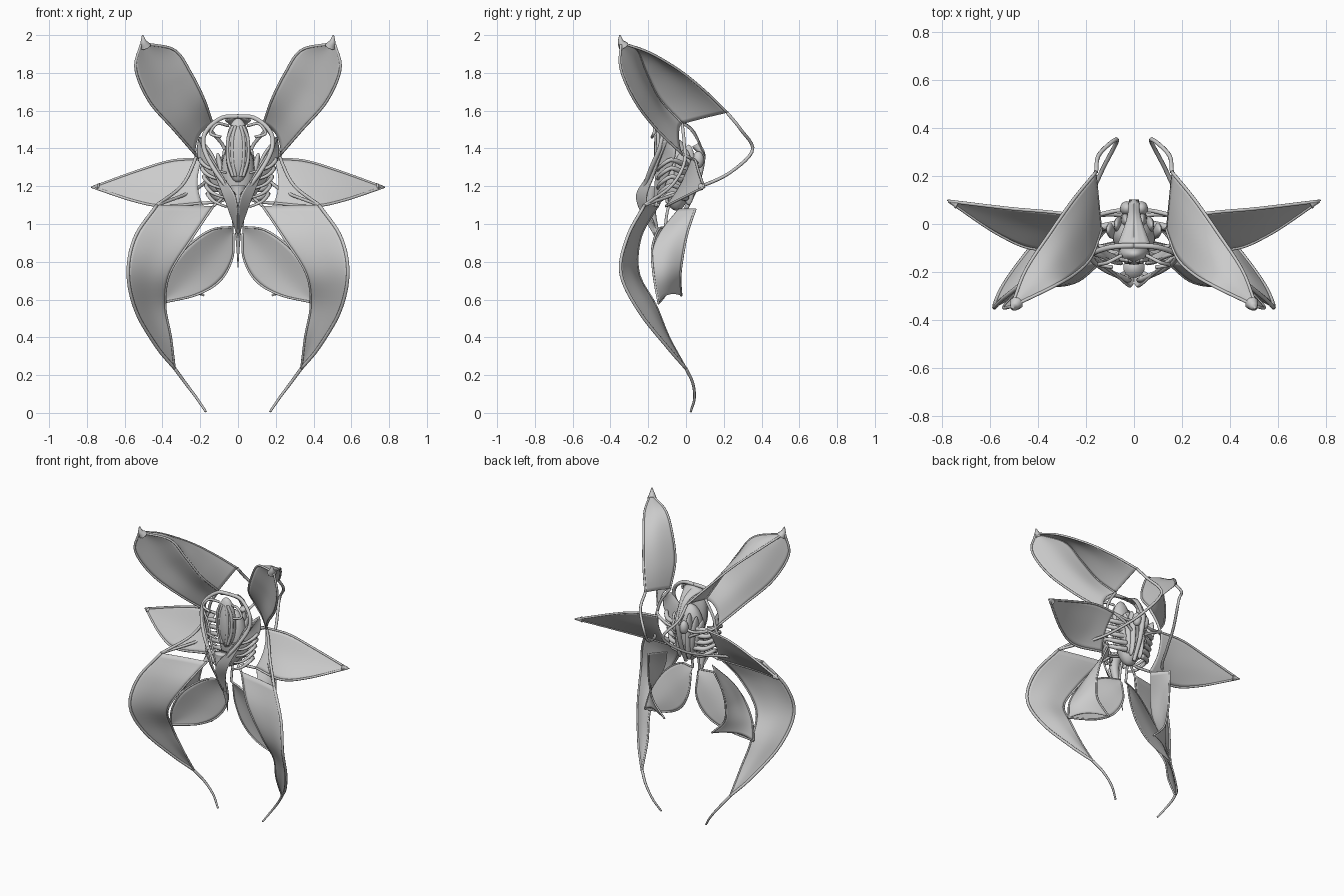
import bpy, bmesh, math
from mathutils import Vector as V, Matrix, Euler

if "Cube" in bpy.data.objects:
    bpy.data.objects.remove(bpy.data.objects["Cube"])


def at(pts, t):
    """Point on a smooth curve through pts, t from 0 to 1."""
    p = [V(q) for q in pts]
    n = len(p) - 1
    i = min(int(t * n), n - 1)
    f = t * n - i
    b, c = p[i], p[i + 1]
    a = p[i - 1] if i > 0 else b * 2 - c
    d = p[i + 2] if i + 2 <= n else c * 2 - b
    return 0.5 * (2 * b + (c - a) * f + (2 * a - 5 * b + 4 * c - d) * f * f
                  + (3 * b - a - 3 * c + d) * f ** 3)


def middle(a, b, off):
    """Rail halfway between two rails, pushed by off to give a bulge."""
    return [(V(p) + V(q)) / 2 + V(off) * math.sin(math.pi * i / (len(a) - 1) * .9 + .2)
            for i, (p, q) in enumerate(zip(a, b))]


def finish(name, bm):
    bmesh.ops.recalc_face_normals(bm, faces=bm.faces)
    me = bpy.data.meshes.new(name)
    bm.to_mesh(me)
    bm.free()
    for p in me.polygons:
        p.use_smooth = True
    ob = bpy.data.objects.new(name, me)
    bpy.context.collection.objects.link(ob)
    return ob


def mirror(ob):
    ob.modifiers.new("mirror", 'MIRROR')
    return ob


def sheet(name, rails, s0=0, s1=0, nu=28, nv=12, thick=.004):
    """Thin membrane lofted across rails; s0 and s1 scallop its two ends."""
    bm = bmesh.new()
    rows = []
    for i in range(nu + 1):
        row = []
        for j in range(nv + 1):
            v = j / nv
            k = 4 * v * (1 - v)
            u = s0 * k + (1 - s0 * k - s1 * k) * i / nu
            row.append(bm.verts.new(at([at(r, u) for r in rails], v)))
        rows.append(row)
    for a, b in zip(rows, rows[1:]):
        for j in range(nv):
            bm.faces.new((a[j], a[j + 1], b[j + 1], b[j]))
    ob = finish(name, bm)
    m = ob.modifiers.new("thickness", 'SOLIDIFY')
    m.thickness, m.offset = thick, 0
    return mirror(ob)


def pipe(name, pts, r=0.009, r2=None, n=32, both=True, sides=8):
    """Round rod along a smooth curve, with optional taper."""
    bm = bmesh.new()
    r2 = r if r2 is None else r2
    rings = []
    for i in range(n + 1):
        t = i / n
        c = at(pts, t)
        d = (at(pts, min(1, t + .01)) - at(pts, max(0, t - .01))).normalized()
        x = d.cross(V((0.31, 0.9, 0.3))).normalized()
        y = d.cross(x)
        rad = r + (r2 - r) * t
        rings.append([bm.verts.new(c + rad * (x * math.cos(a) + y * math.sin(a)))
                      for a in [2 * math.pi * k / sides for k in range(sides)]])
    for a, b in zip(rings, rings[1:]):
        for k in range(sides):
            bm.faces.new((a[k], a[(k + 1) % sides], b[(k + 1) % sides], b[k]))
    bm.faces.new(rings[0])
    bm.faces.new(rings[-1])
    ob = finish(name, bm)
    return mirror(ob) if both else ob


def egg(name, loc, size, rot=(0, 0, 0), both=False):
    bm = bmesh.new()
    bmesh.ops.create_uvsphere(bm, u_segments=20, v_segments=14, radius=1)
    bm.transform(Matrix.LocRotScale(V(loc), Euler(rot), V(size)))
    ob = finish(name, bm)
    return mirror(ob) if both else ob


# Upper wings: back panel and front panel meeting at a folded inner rib
up_back = [(.158, .217, 1.59), (.25, .105, 1.7), (.345, -.03, 1.81), (.45, -.19, 1.905), (.505, -.33, 1.955)]
up_fold = [(.135, -.02, 1.53), (.18, -.14, 1.66), (.25, -.21, 1.8), (.335, -.26, 1.92), (.49, -.335, 1.955)]
up_out = [(.227, -.02, 1.37), (.34, -.155, 1.5), (.47, -.27, 1.65), (.542, -.345, 1.82), (.515, -.345, 1.95)]
sheet("upper_wing_back_panel", [up_back, middle(up_back, up_fold, (0, .01, .01)), up_fold])
sheet("upper_wing_front_panel", [up_fold, middle(up_fold, up_out, (.01, .025, 0)), up_out], s0=.05)
for r in (up_back, up_fold, up_out):
    pipe("upper_wing_rib", r, .007)
pipe("upper_wing_tip", [(.49, -.33, 1.94), (.5, -.345, 1.965), (.505, -.35, 2.0)], .03, .004)

# Rods that loop behind and run down to the lower wings
pipe("rear_loop", [(.158, .217, 1.59), (.145, .29, 1.5), (.07, .352, 1.39), (.13, .23, 1.27),
                   (.2, .08, 1.2), (.27, -.05, 1.16), (.43, -.22, 1.1)])
pipe("shoulder_rod", [(.135, -.02, 1.53), (.2, -.01, 1.43), (.235, -.01, 1.32), (.3, -.08, 1.2), (.43, -.22, 1.1)])
pipe("shoulder_strut", [(.227, -.02, 1.37), (.2, .02, 1.35), (.1, .05, 1.32), (.03, .06, 1.33)])

# Middle wings with a pointed tip
mid_a = [(.19, .03, 1.345), (.35, .05, 1.335), (.52, .065, 1.285), (.77, .095, 1.195)]
mid_b = [(.2, -.02, 1.23), (.36, -.02, 1.21), (.55, .02, 1.205), (.77, .095, 1.195)]
mid_c = [(.19, -.08, 1.11), (.4, -.105, 1.095), (.56, -.045, 1.125), (.77, .095, 1.195)]
sheet("middle_wing", [mid_a, mid_b, mid_c], s0=.03)
for r in (mid_a, mid_c):
    pipe("middle_wing_rib", r, .007)
pipe("middle_wing_tip", [(.735, .08, 1.197), (.75, .088, 1.196), (.778, .1, 1.194)], .02, .003)
pipe("middle_wing_root", [(.19, .03, 1.345), (.1, .04, 1.3), (.02, .03, 1.25)], .009)
pipe("middle_wing_root", [(.19, -.08, 1.11), (.1, -.1, 1.12), (.02, -.1, 1.15)], .009)

# Lower outer wings ending in long trailing spikes
low_a = [(.43, -.22, 1.1), (.545, -.31, .93), (.582, -.345, .74), (.54, -.25, .54), (.43, -.1, .35), (.335, 0, .235)]
low_b = [(.13, -.15, 1.095), (.24, -.24, .93), (.36, -.25, .74), (.385, -.16, .57), (.355, -.09, .4), (.335, 0, .235)]
sheet("lower_wing", [low_a, middle(low_a, low_b, (0, .015, 0)), low_b])
pipe("lower_wing_edge", low_a)
pipe("lower_wing_inner_edge", low_b, .006)
pipe("lower_wing_spike", [(.335, 0, .235), (.28, .035, .16), (.22, .045, .08), (.17, .025, .006)], .009, .006)
pipe("lower_wing_root", [(.13, -.15, 1.095), (.08, -.13, 1.14), (.03, -.1, 1.18)], .008)

# Inner petals: oval front panel, and a back panel with a scalloped lower end
pet_top = [(.025, -.11, .985), (.15, -.15, .965), (.29, -.18, .86), (.38, -.17, .72), (.415, -.145, .58)]
pet_low = [(.025, -.09, .95), (.03, -.07, .82), (.095, -.08, .7), (.22, -.11, .625), (.415, -.145, .58)]
sheet("petal_front_panel", [pet_top, middle(pet_top, pet_low, (0, .015, 0)), pet_low])
pet_f = [(.17, -.04, 1.08), (.25, -.14, .95), (.31, -.18, .84), (.385, -.17, .71), (.415, -.145, .58)]
pet_e = [(.25, .05, 1.08), (.28, .01, .96), (.29, -.015, .84), (.27, -.03, .72), (.18, -.025, .62)]
sheet("petal_back_panel", [pet_f, middle(pet_f, pet_e, (.015, 0, 0)), pet_e], s1=.06)
for r in (pet_top, pet_low, pet_e):
    pipe("petal_edge", r, .006)
pipe("petal_stem", [(.025, -.11, .985), (.025, -.1, 1.06), (.02, -.08, 1.14)], .008)

# Central body, head and bony ridges
egg("head", (0, -.125, 1.39), (.066, .045, .17))
egg("thorax", (0, -.05, 1.26), (.09, .08, .19))
for x in (.028, .052):
    pipe("head_ridge", [(x * .5, -.15, 1.52), (x, -.168 + x * .4, 1.45), (x, -.168 + x * .4, 1.34), (x * .5, -.15, 1.25)], .01)
pipe("back_crest", [(0, .05, 1.42), (0, .085, 1.36), (0, .06, 1.22), (0, 0, 1.08)], .022, .012, both=False)
egg("rear_knuckle", (.03, .065, 1.34), (.028, .03, .045), both=True)
for i in range(3):
    egg("back_lobe", (.035 + .025 * i, .015 - .02 * i, 1.26), (.02, .038, .16 - .02 * i), (0, .1 * i, 0), both=True)

# Collar around the head and neck shield
pipe("collar", [(0, -.09, 1.57), (.09, -.095, 1.56), (.17, -.12, 1.49), (.18, -.14, 1.4), (.12, -.19, 1.28), (.02, -.235, 1.15)], .012)
pipe("brow_arch", [(.05, -.13, 1.52), (.11, -.16, 1.53), (.145, -.17, 1.48), (.09, -.18, 1.46)], .008)
sheet("neck_shield", [[(0, .1, 1.37), (0, .03, 1.51), (0, -.1, 1.57)], [(.02, .1, 1.36), (.03, .02, 1.5), (.07, -.09, 1.55)]], nu=10, nv=3)

# Swept face plates meeting in a chin spike
sheet("face_plate", [[(.21, -.09, 1.46), (.13, -.16, 1.28), (.065, -.21, 1.12), (0, -.14, .94)],
                     [(.2, -.12, 1.44), (.08, -.21, 1.25), (.01, -.26, 1.13), (0, -.17, .94)]], thick=.01)
sheet("side_blade", [[(.205, -.06, 1.46), (.21, -.06, 1.36), (.15, -.1, 1.24), (.06, -.14, 1.12)],
                     [(.2, -.12, 1.45), (.13, -.14, 1.36), (.09, -.16, 1.24), (.05, -.17, 1.12)]], thick=.012)
pipe("chin", [(0, -.18, 1.2), (0, -.19, 1.1), (0, -.15, .93)], .045, .012, both=False, sides=12)
pipe("chin_spike", [(0, -.15, .95), (0, -.13, .87), (0, -.11, .77)], .016, .002, both=False)
egg("eye", (.035, -.225, 1.155), (.014, .014, .018), both=True)

# Curved claw-like ribs down both sides
for i in range(5):
    z = 1.34 - .045 * i
    w = .2 - .01 * i
    pipe("rib", [(.06, .0, z - .02), (w * .75, -.02, z - .02), (w, -.08, z), (w * .8, -.14, z - .04), (.06, -.15, z - .07)],
         .018, .006, n=20)
